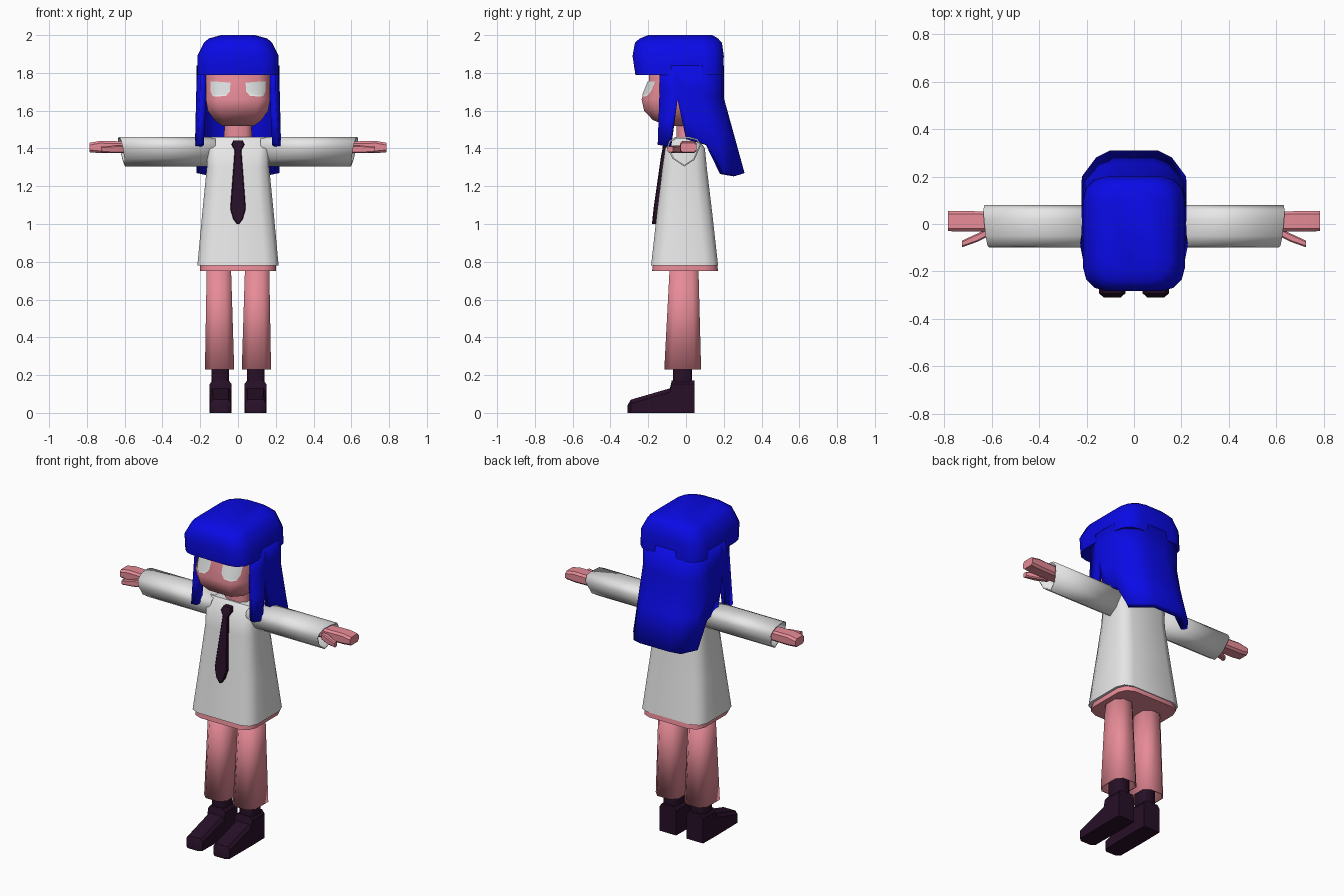
import bpy, bmesh, math

cube = bpy.data.objects.get("Cube")
if cube:
    bpy.data.objects.remove(cube, do_unlink=True)


def material(name, r, g, b):
    m = bpy.data.materials.new(name)
    m.use_nodes = True
    m.diffuse_color = (r, g, b, 1)
    bsdf = next(n for n in m.node_tree.nodes if n.type == 'BSDF_PRINCIPLED')
    bsdf.inputs["Base Color"].default_value = (r, g, b, 1)
    return m


BLUE = material("hair_blue", 0.003, 0.003, 0.8)
PINK = material("skin_pink", 0.8, 0.26, 0.31)
WHITE = material("shirt_white", 0.8, 0.8, 0.8)
GREY = material("eye_grey", 0.68, 0.7, 0.7)
DARK = material("dark_plum", 0.02, 0.005, 0.02)


def loft(name, mat, rings, closed=True, caps=True, thick=0, angle=50):
    """Skin a list of equal-length point rings; thick > 0 makes an open shell."""
    bm = bmesh.new()
    rows = [[bm.verts.new(p) for p in ring] for ring in rings]
    n = len(rows[0])
    for a, b in zip(rows, rows[1:]):
        for j in range(n if closed else n - 1):
            k = (j + 1) % n
            bm.faces.new((a[j], a[k], b[k], b[j]))
    if caps and closed:
        bm.faces.new(rows[0])
        bm.faces.new(rows[-1])
    bmesh.ops.recalc_face_normals(bm, faces=bm.faces)
    mesh = bpy.data.meshes.new(name)
    bm.to_mesh(mesh)
    bm.free()
    obj = bpy.data.objects.new(name, mesh)
    bpy.context.collection.objects.link(obj)
    mesh.materials.append(mat)
    if thick:
        mod = obj.modifiers.new("thickness", 'SOLIDIFY')
        mod.thickness = thick
        mod.offset = -1
    bpy.ops.object.select_all(action='DESELECT')
    obj.select_set(True)
    bpy.context.view_layer.objects.active = obj
    bpy.ops.object.shade_smooth_by_angle(angle=math.radians(angle))
    return obj


def rect(a0, a1, b0, b1, c, n=1):
    """Rectangle with corners cut (n=1) or rounded (n>1), as 2D points."""
    pts = []
    corners = [(a1 - c, b1 - c), (a0 + c, b1 - c), (a0 + c, b0 + c), (a1 - c, b0 + c)]
    for q, (u, v) in enumerate(corners):
        for i in range(n + 1):
            t = math.pi / 2 * (q + i / n)
            pts.append((u + c * math.cos(t), v + c * math.sin(t)))
    return pts


def upright(name, mat, rows, n=1, **kw):
    """Loft of horizontal sections: (z, x0, x1, y_front, y_back, corner)."""
    return loft(name, mat, [[(x, y, r[0]) for x, y in rect(*r[1:], n)] for r in rows], **kw)


# Shirt body and the pink hem under it
upright("shirt_body", WHITE, [
    (0.78, -0.215, 0.215, -0.185, 0.17, 0.07),
    (1.05, -0.19, 0.19, -0.155, 0.14, 0.07),
    (1.3, -0.165, 0.165, -0.125, 0.11, 0.06),
    (1.4, -0.165, 0.165, -0.11, 0.1, 0.05),
    (1.46, -0.16, 0.16, -0.06, 0.06, 0.03)], n=2)
upright("shorts_hem", PINK, [
    (0.75, -0.2, 0.2, -0.18, 0.17, 0.07),
    (0.82, -0.2, 0.2, -0.17, 0.16, 0.07)], n=2)

# Neck and head
upright("neck", PINK, [
    (1.44, -0.075, 0.075, -0.05, 0.04, 0.03),
    (1.56, -0.07, 0.07, -0.05, 0.04, 0.03)])
upright("head", PINK, [
    (1.52, -0.085, 0.085, -0.1, 0.06, 0.03),
    (1.55, -0.125, 0.125, -0.175, 0.1, 0.05),
    (1.6, -0.16, 0.16, -0.222, 0.13, 0.06),
    (1.66, -0.17, 0.17, -0.235, 0.14, 0.06),
    (1.76, -0.17, 0.17, -0.195, 0.15, 0.06),
    (1.92, -0.16, 0.16, -0.2, 0.15, 0.06)])


def on_face(x, z, lift):
    """Point just above the flat and chamfered front of the head."""
    y = -0.235 + (z - 1.66) * 0.4 + max(0, abs(x) - 0.11)
    return (x, y - lift, z)


# Eyes: a pale plate with a grey plate over it
for side, label in ((1, "left"), (-1, "right")):
    for part, mat, drop, lift in (("eye_white", WHITE, 0.008, 0.003), ("eye", GREY, 0, 0.006)):
        top = [(0.04, 1.748), (0.11, 1.754), (0.147, 1.755)]
        mid = [(0.043, 1.71 - drop), (0.11, 1.71 - drop), (0.146, 1.715 - drop)]
        low = [(0.065, 1.686 - drop), (0.11, 1.683 - drop), (0.134, 1.685 - drop)]
        loft(f"{label}_{part}", mat, [[on_face(side * x, z, lift) for x, z in row]
                                      for row in (low, mid, top)], closed=False)

# Hair: crown with fringe
upright("hair_crown", BLUE, [
    (1.79, -0.215, 0.215, -0.268, 0.198, 0.09),
    (1.89, -0.215, 0.215, -0.283, 0.2, 0.1),
    (1.96, -0.18, 0.18, -0.27, 0.19, 0.1),
    (1.982, -0.155, 0.155, -0.245, 0.17, 0.1),
    (2.0, -0.09, 0.09, -0.2, 0.14, 0.06)], n=3)

# Hair: long fall, each strand column runs (top x, y) to (tip x, y, z)
half = [
    ((0.2, -0.14), (0.215, -0.15, 1.42)),
    ((0.217, -0.07), (0.228, -0.085, 1.41)),
    ((0.219, -0.045), (0.222, -0.045, 1.66)),
    ((0.22, -0.01), (0.22, 0.0, 1.45)),
    ((0.218, 0.08), (0.222, 0.11, 1.42)),
    ((0.195, 0.14), (0.22, 0.2, 1.27)),
    ((0.13, 0.19), (0.16, 0.28, 1.26)),
    ((0.06, 0.2), (0.1, 0.31, 1.27))]
columns = half + [((-a[0], a[1]), (-b[0], b[1], b[2])) for a, b in reversed(half)]
rows = []
for t in (0, 0.3, 0.65, 1):
    w = max(0, (t - 0.3) / 0.7)
    rows.append([(a[0] + (b[0] - a[0]) * w, a[1] + (b[1] - a[1]) * w, 1.84 + (b[2] - 1.84) * t)
                 for a, b in columns])
loft("hair_fall", BLUE, rows, closed=False, thick=0.035)

# Tie
tie = [(1.0, 0.006, -0.18), (1.025, 0.025, -0.178), (1.08, 0.041, -0.172), (1.36, 0.02, -0.132),
       (1.39, 0.018, -0.126), (1.42, 0.034, -0.122), (1.442, 0.025, -0.108)]
upright("tie", DARK, [(z, -w, w, y, y + 0.03, 0.004) for z, w, y in tie], angle=30)

# Limbs
sleeve = [(0.08, 1.42), (0.06, 1.45), (0.02, 1.46), (-0.05, 1.46), (-0.09, 1.44),
          (-0.1, 1.405), (-0.07, 1.345), (-0.01, 1.305), (0.045, 1.34)]
for side, label in ((1, "left"), (-1, "right")):
    def along_x(name, mat, stations):
        loft(f"{label}_{name}", mat, [[(side * s[0], y, z) for y, z in rect(*s[1:])]
                                      for s in stations], angle=30)

    loft(f"{label}_sleeve", WHITE, [
        [(side * 0.12, y, z) for y, z in sleeve],
        [(side * (0.615 + (z - 1.38) * 0.2 + y * 0.1), y, z) for y, z in sleeve]],
        caps=False, thick=0.008)

    # Hand and thumb
    along_x("hand", PINK, [
        (0.5, -0.03, 0.05, 1.375, 1.435, 0.012),
        (0.73, -0.032, 0.055, 1.375, 1.44, 0.012),
        (0.785, -0.03, 0.055, 1.38, 1.43, 0.012)])
    along_x("thumb", PINK, [
        (0.6, -0.045, -0.01, 1.375, 1.415, 0.006),
        (0.66, -0.075, -0.04, 1.375, 1.415, 0.006),
        (0.725, -0.098, -0.07, 1.38, 1.41, 0.006)])

    def leg(name, mat, stations, **kw):
        upright(f"{label}_{name}", mat, [
            (z, *sorted((side * a, side * b)), *rest) for z, a, b, *rest in stations], **kw)

    # Trouser leg, ankle and shoe
    leg("trouser_leg", PINK, [
        (0.23, 0.02, 0.175, -0.115, 0.08, 0.035),
        (0.8, 0.038, 0.165, -0.085, 0.065, 0.035)], caps=False, thick=0.008)
    leg("ankle", DARK, [
        (0.12, 0.048, 0.14, -0.07, 0.032, 0.015),
        (0.4, 0.048, 0.14, -0.07, 0.032, 0.015)])
    shoe = []
    for y, w, top in ((-0.31, 0.035, 0.04), (-0.292, 0.056, 0.07), (-0.085, 0.058, 0.13),
                      (-0.075, 0.058, 0.172), (0.045, 0.056, 0.172)):
        outline = [(-w, 0), (-w, top - 0.02), (0.015 - w, top),
                   (w - 0.015, top), (w, top - 0.02), (w, 0)]
        shoe.append([(side * 0.092 + x, y, z) for x, z in outline])
    loft(f"{label}_shoe", DARK, shoe, angle=30)
